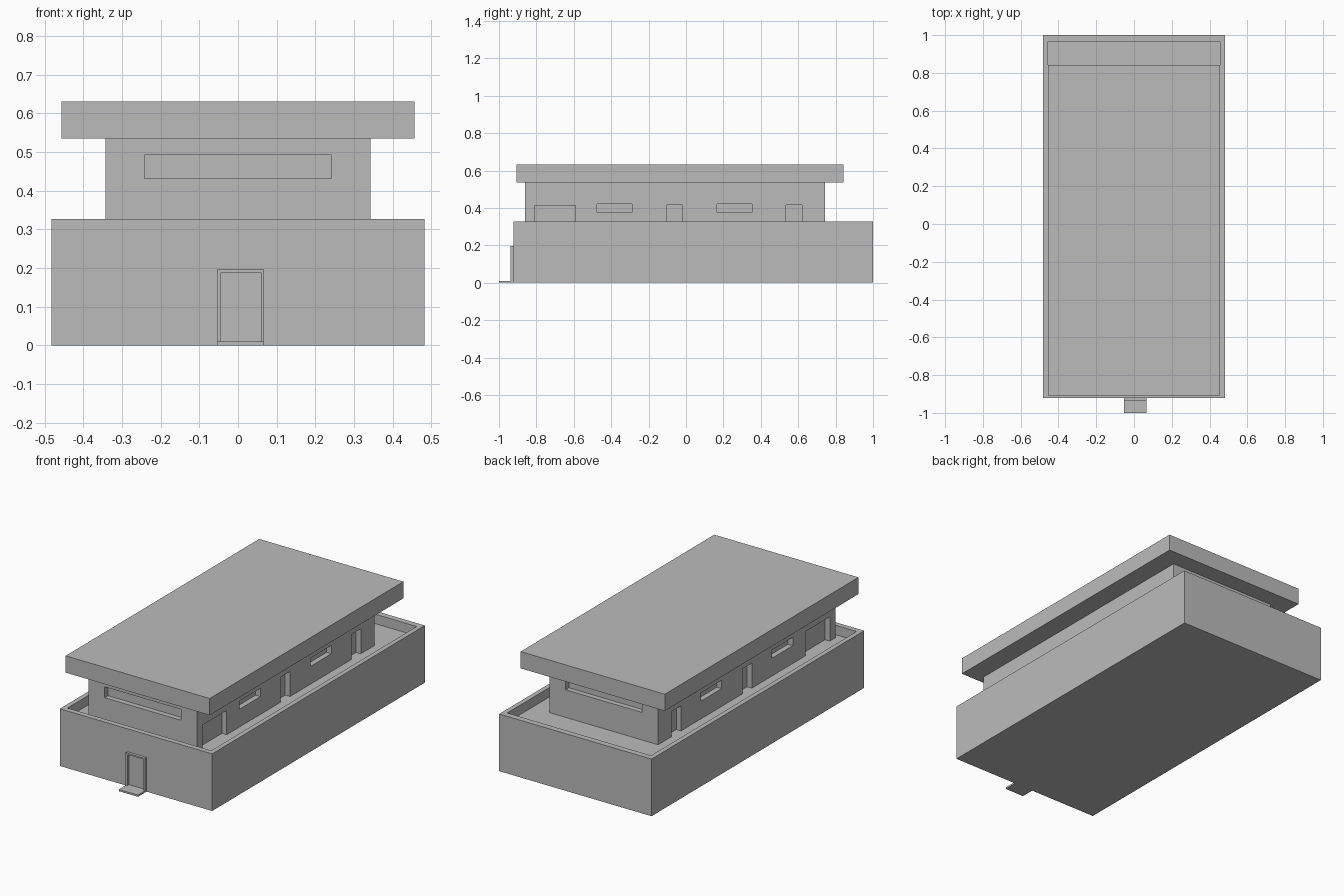
import bpy, bmesh
from mathutils import Matrix

cube = bpy.data.objects.get("Cube")
if cube:
    bpy.data.objects.remove(cube, do_unlink=True)

grey = bpy.data.materials.new("plain grey")
grey.use_nodes = True
grey.diffuse_color = (0.5, 0.5, 0.5, 1)
grey.node_tree.nodes["Principled BSDF"].inputs["Base Color"].default_value = (0.5, 0.5, 0.5, 1)


def boxes(name, *ranges):
    """One object made of boxes, each given as its x, y and z range."""
    bm = bmesh.new()
    for spans in ranges:
        size = [hi - lo for lo, hi in spans]
        mid = [(hi + lo) / 2 for lo, hi in spans]
        bmesh.ops.create_cube(bm, size=1, matrix=Matrix.Translation(mid) @ Matrix.Diagonal((*size, 1)))
    mesh = bpy.data.meshes.new(name)
    bm.to_mesh(mesh)
    bm.free()
    mesh.materials.append(grey)
    obj = bpy.data.objects.new(name, mesh)
    bpy.context.collection.objects.link(obj)
    return obj


def cut(target, cutter):
    """Carve the cutter out of the target and discard it."""
    cutter.hide_render = True
    mod = target.modifiers.new("openings", 'BOOLEAN')
    mod.operation = 'DIFFERENCE'
    mod.solver = 'EXACT'
    mod.object = cutter
    bpy.context.view_layer.objects.active = target
    bpy.ops.object.modifier_apply(modifier=mod.name)
    bpy.data.objects.remove(cutter, do_unlink=True)


FRONT, BASE_TOP, FLOOR = -0.922, 0.327, 0.273
HALL_X, HALL_FRONT, HALL_BACK, EAVES = 0.343, -0.86, 0.742, 0.535
RECESS = 0.03

# Ground storey, with a sunken terrace behind a parapet
base = boxes("ground_storey", ((-0.482, 0.482), (FRONT, 1), (0, BASE_TOP)))
cut(base, boxes("terrace_cutter", ((-0.455, 0.455), (FRONT + 0.03, 0.966), (FLOOR, 0.5))))

# Upper storey, with recessed doors and windows on both sides and both ends
hall = boxes("upper_storey", ((-HALL_X, HALL_X), (HALL_FRONT, HALL_BACK), (FLOOR, EAVES)))
low = FLOOR - 0.05
side_openings = [
    ((-0.81, -0.592), (low, 0.412)),
    ((-0.475, -0.288), (0.375, 0.422)),
    ((-0.105, -0.02), (low, 0.416)),
    ((0.167, 0.354), (0.375, 0.422)),
    ((0.535, 0.62), (low, 0.416)),
]
cutters = []
for y, z in side_openings:
    cutters.append(((HALL_X - RECESS, HALL_X + 0.1), y, z))
    cutters.append(((-HALL_X - 0.1, -HALL_X + RECESS), y, z))
for y in ((HALL_FRONT - 0.1, HALL_FRONT + RECESS), (HALL_BACK - RECESS, HALL_BACK + 0.1)):
    cutters.append(((-0.242, 0.242), y, (0.431, 0.493)))
cut(hall, boxes("opening_cutter", *cutters))

# Overhanging flat roof slab
boxes("roof", ((-0.456, 0.456), (-0.907, 0.843), (EAVES, 0.631)))

# Entrance frame and door step
frame_y = (FRONT - 0.016, FRONT)
boxes("entrance_frame",
      ((-0.054, -0.044), frame_y, (0, 0.188)),
      ((0.06, 0.067), frame_y, (0, 0.188)),
      ((-0.054, 0.067), frame_y, (0.188, 0.196)))
boxes("door_step", ((-0.054, 0.067), (-1, FRONT), (0, 0.01)))
